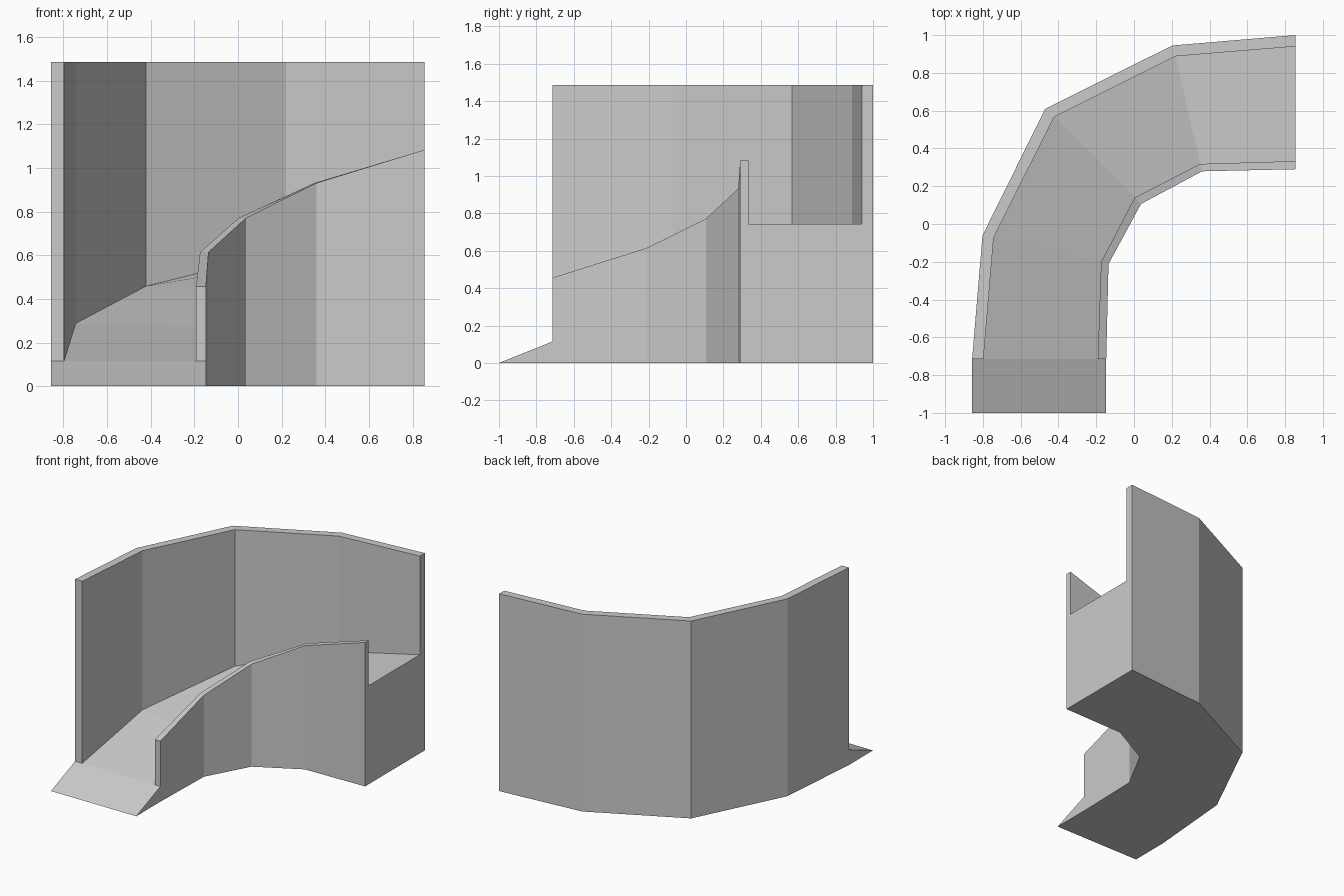
import bpy, bmesh

if "Cube" in bpy.data.objects:
    bpy.data.objects.remove(bpy.data.objects["Cube"])

TOP = 1.485      # level top of the tall outer wall
PARAPET = 0.341  # inner wall height above the ramp

# Plan points per station: wall lines from outside of the bend to the inside
outer_out = [(-.857, -.714), (-.802, -.06), (-.47, .61), (.203, .945), (.855, 1.0)]
outer_in = [(-.797, -.714), (-.743, -.072), (-.422, .567), (.22, .888), (.855, .94)]
inner_in = [(-.192, -.714), (-.174, -.2), (.004, .14), (.35, .318), (.855, .333)]
inner_out = [(-.147, -.714), (-.135, -.212), (.037, .106), (.36, .279), (.855, .29)]
ramp_outer = [.115, .288, .458, .618, .742]
ramp_inner = [.115, .273, .43, .59, .742]

bm = bmesh.new()

# Cross-section ring at each station: ramp bed with a wall on both sides
rings = []
for a, b, c, d, zo, zi in zip(outer_out, outer_in, inner_in, inner_out, ramp_outer, ramp_inner):
    section = [(a, 0), (a, zo), (a, TOP), (b, TOP), (b, zo),
               (c, zi), (c, zi + PARAPET), (d, zi + PARAPET), (d, zi), (d, 0)]
    rings.append([bm.verts.new((p[0], p[1], z)) for p, z in section])

# Sweep along the bend
for r, s in zip(rings, rings[1:]):
    for i in range(10):
        j = (i + 1) % 10
        bm.faces.new((r[i], r[j], s[j], s[i]))

# Closed upper end
bm.faces.new(rings[-1])

# Wall ends at the foot of the ramp
f = rings[0]
bm.faces.new(f[1:5])
bm.faces.new(f[5:9])

# Wedge-shaped toe
left = bm.verts.new((-.857, -1, 0))
right = bm.verts.new((-.147, -1, 0))
bm.faces.new((left, right, f[8], f[5], f[4], f[1]))
bm.faces.new((left, f[0], f[9], right))
bm.faces.new((left, f[1], f[0]))
bm.faces.new((right, f[9], f[8]))

bmesh.ops.recalc_face_normals(bm, faces=bm.faces)
mesh = bpy.data.meshes.new("curved_ramp")
bm.to_mesh(mesh)
bm.free()
bpy.context.collection.objects.link(bpy.data.objects.new("curved_ramp_with_walls", mesh))
